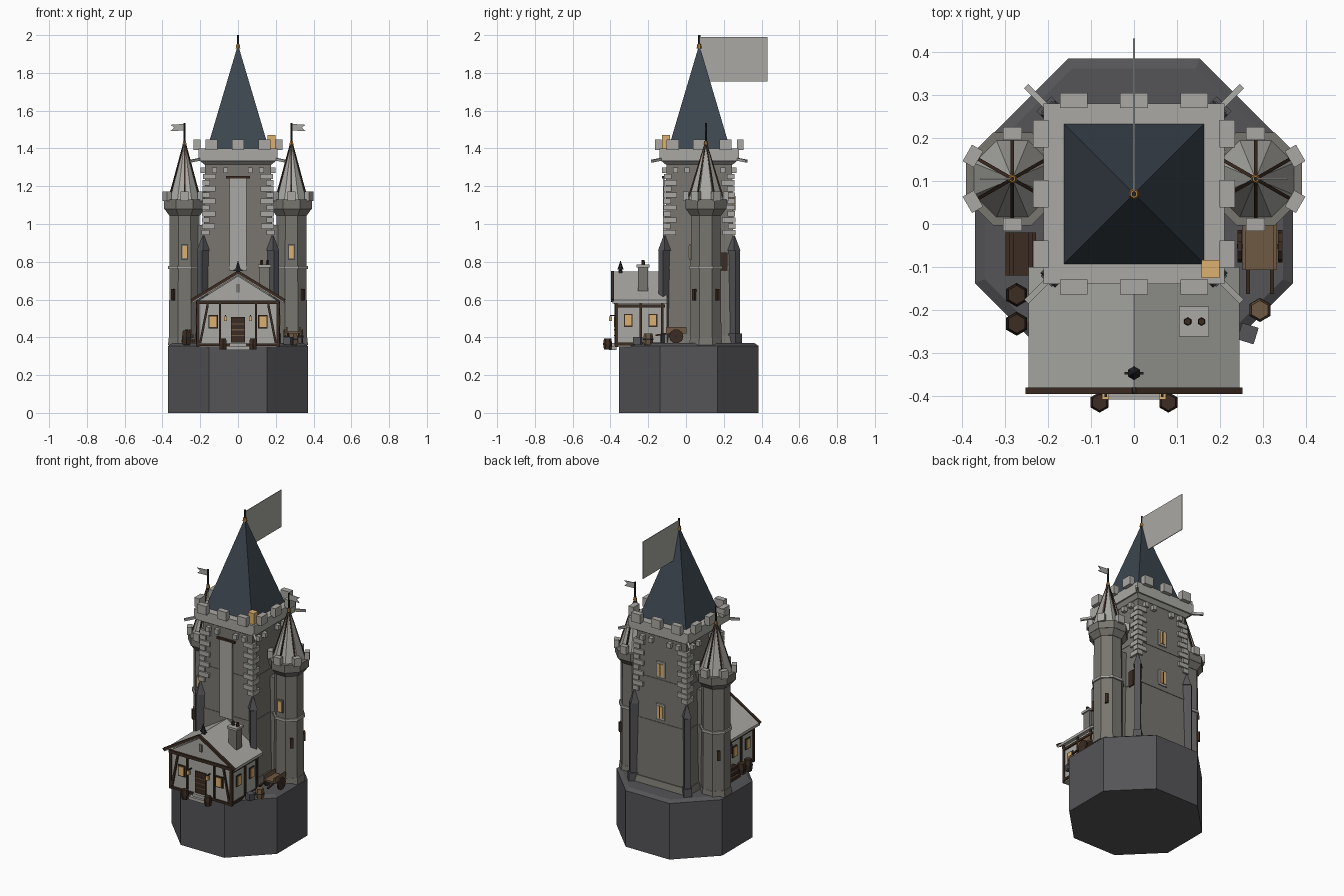
import bpy, bmesh
from math import pi, sin, cos
from mathutils import Matrix, Vector

if "Cube" in bpy.data.objects:
    bpy.data.objects.remove(bpy.data.objects["Cube"])


def material(name, r, g, b):
    m = bpy.data.materials.new(name)
    m.use_nodes = True
    m.diffuse_color = (r, g, b, 1)
    m.node_tree.nodes["Principled BSDF"].inputs["Base Color"].default_value = (r, g, b, 1)
    return m


ROCK = material("dark rock", .09, .09, .097)
STONE = material("wall stone", .19, .18, .16)
PALE = material("pale stone", .40, .395, .37)
SLATE = material("blue slate", .045, .06, .078)
WOOD = material("dark timber", .045, .025, .016)
BROWN = material("brown wood", .16, .10, .056)
AMBER = material("window glow", .72, .44, .16)
IRON = material("iron", .02, .02, .023)
GOLD = material("brass", .4, .2, .05)
KY = .07  # keep centre on y


def finish(name, bm, mat):
    bmesh.ops.recalc_face_normals(bm, faces=bm.faces)
    me = bpy.data.meshes.new(name)
    bm.to_mesh(me)
    bm.free()
    me.materials.append(mat)
    ob = bpy.data.objects.new(name, me)
    bpy.context.collection.objects.link(ob)
    return ob


def box(name, c, size, mat, rot=0):
    bm = bmesh.new()
    m = Matrix.Translation(c) @ Matrix.Rotation(rot, 4, 'Z') @ Matrix.Diagonal((*size, 1))
    bmesh.ops.create_cube(bm, size=1, matrix=m)
    return finish(name, bm, mat)


def prism(name, x, y, z0, z1, r0, r1, n, mat, rot=None):
    """Upright n-sided frustum; flat side faces front unless rot is given."""
    bm = bmesh.new()
    rot = pi / n - pi / 2 if rot is None else rot
    m = Matrix.Translation((x, y, (z0 + z1) / 2)) @ Matrix.Rotation(rot, 4, 'Z')
    bmesh.ops.create_cone(bm, cap_ends=True, segments=n, radius1=r0, radius2=r1,
                          depth=z1 - z0, matrix=m)
    return finish(name, bm, mat)


def beam(name, a, b, w, mat):
    a, b = Vector(a), Vector(b)
    d = b - a
    bm = bmesh.new()
    m = (Matrix.Translation((a + b) / 2) @ d.to_track_quat('Z', 'Y').to_matrix().to_4x4()
         @ Matrix.Diagonal((w, w, d.length, 1)))
    bmesh.ops.create_cube(bm, size=1, matrix=m)
    return finish(name, bm, mat)


def extrude(name, pts, y0, y1, mat):
    """Outline in x and z, pushed along y."""
    bm = bmesh.new()
    f = bm.faces.new([bm.verts.new((x, y0, z)) for x, z in pts])
    r = bmesh.ops.extrude_face_region(bm, geom=[f])
    bmesh.ops.translate(bm, vec=(0, y1 - y0, 0),
                        verts=[v for v in r["geom"] if isinstance(v, bmesh.types.BMVert)])
    return finish(name, bm, mat)


def keep_box(name, k, side, out, z, size, mat):
    """Box on keep side k (0 front, 1 left, 2 back, 3 right); size is along, deep, high."""
    a = k * pi / 2
    p = Matrix.Rotation(a, 3, 'Z') @ Vector((side, -out, z)) + Vector((0, KY, 0))
    return box(name, p, size, mat, a)


# Rock base
prism("rock_base", 0, .015, 0, .355, .4, .4, 8, ROCK)
prism("rock_base_rim", 0, .015, .355, .37, .4, .375, 8, ROCK)

# Keep shaft
R2 = 2 ** .5
prism("keep_plinth", 0, KY, .36, .41, .205 * R2, .195 * R2, 4, STONE)
prism("keep_wall", 0, KY, .37, 1.34, .19 * R2, .173 * R2, 4, STONE)
for z, h in ((1.04, .181), (.77, .186)):
    box("keep_course", (0, KY, z), (2 * h, 2 * h, .012), STONE)

# Keep parapet, merlons, corbels
prism("parapet_flare", 0, KY, 1.315, 1.34, .178 * R2, .208 * R2, 4, PALE)
box("parapet", (0, KY, 1.367), (.42, .42, .066), PALE)
for k in range(4):
    for s in (-.14, 0, .14):
        keep_box("merlon", k, s, .217, 1.42, (.064, .035, .056), PALE)
    for s in (-.125, -.065, .065, .125):
        keep_box("corbel", k, s, .183, 1.285, (.026, .03, .03), PALE)

# Keep corners: quoins, buttresses, spouts
for sx in (-1, 1):
    for sy in (-1, 1):
        for i in range(10):
            lx, ly = (.07, .04) if i % 2 else (.04, .07)
            h = .192 - i * .0006
            box("quoin", (sx * (h - lx / 2), KY + sy * (h - ly / 2), .955 + i * .033),
                (lx, ly, .028), PALE)
        bx, by, a = sx * .184, KY + sy * .184, sx * sy * pi / 4
        box("buttress", (bx, by, .61), (.056, .036, .5), ROCK, a)
        prism("buttress_cap", bx, by, .86, .94, .034, .004, 4, ROCK, a + pi / 4)
        box("buttress_foot", (bx, by, .39), (.072, .048, .06), ROCK, a)
        beam("spout", (sx * .19, KY + sy * .19, 1.345),
             (sx * .25, KY + sy * .25, 1.333), .014, PALE)

# Keep roof, finial and great flag
prism("keep_roof", 0, KY, 1.4, 1.94, .163 * R2, .004, 4, SLATE)
prism("keep_finial", 0, KY, 1.9, 2.0, .006, .006, 6, IRON)
prism("keep_finial_ball", 0, KY, 1.93, 1.952, .014, .01, 6, GOLD)
box("great_flag", (0, .252, 1.872), (.004, .36, .235), PALE)
box("beacon_lantern", (.178, -.105, 1.43), (.042, .042, .08), AMBER)

# Banner on the front wall
box("banner", (0, -.119, 1.0), (.09, .008, .49), PALE)
box("banner_rod", (0, -.119, 1.248), (.125, .014, .012), WOOD)

# Back windows and side hatches
for z in (1.11, .845):
    h = .19 - (z - .37) * .0175
    keep_box("back_window_frame", 2, 0, h, z, (.06, .016, .1), PALE)
    keep_box("back_window", 2, 0, h + .006, z, (.038, .012, .076), AMBER)
    keep_box("back_window_bar", 2, 0, h + .011, z, (.005, .006, .076), WOOD)
box("side_hatch", (.185, .2, .8), (.012, .04, .1), WOOD)

# Flanking turrets
TY = .105
for s in (-1, 1):
    tx = s * .283
    box("turret_link", (s * .195, TY, .68), (.06, .08, .63), STONE)
    prism("turret_foot", tx, TY, .36, .4, .095, .09, 8, STONE)
    prism("turret_shaft", tx, TY, .36, 1.06, .089, .085, 8, STONE)
    prism("turret_band", tx, TY, .762, .778, .096, .096, 8, PALE)
    prism("turret_flare", tx, TY, 1.045, 1.08, .088, .115, 8, STONE)
    prism("turret_parapet", tx, TY, 1.08, 1.13, .117, .117, 8, STONE)
    prism("turret_roof", tx, TY, 1.125, 1.43, .098, .003, 8, PALE)
    for i in range(6):
        a = pi / 6 + i * pi / 3
        d = Vector((cos(a), sin(a), 0))
        c = Vector((tx, TY, 0))
        box("turret_merlon", c + d * .106 + Vector((0, 0, 1.148)), (.03, .044, .05), PALE, a)
        beam("turret_roof_rib", c + d * .09 + Vector((0, 0, 1.145)),
             c + Vector((0, 0, 1.435)), .008, WOOD)
    prism("turret_pole", tx, TY, 1.41, 1.535, .005, .005, 6, IRON)
    prism("turret_pole_ball", tx, TY, 1.42, 1.44, .012, .008, 6, GOLD)
    extrude("turret_pennant", [(tx, 1.53), (tx + s * .075, 1.525), (tx + s * .055, 1.51),
                               (tx + s * .075, 1.492), (tx, 1.495)], TY - .002, TY + .002, PALE)
    box("turret_window_frame", (tx, TY - .081, .852), (.036, .014, .08), STONE)
    box("turret_window", (tx, TY - .087, .852), (.024, .012, .064), AMBER)
    for t in (-1, 1):
        box("turret_slit", (tx + s * .058, TY + t * .058, .625), (.024, .018, .06),
            WOOD, s * t * pi / 4)

# Gatehouse walls and roof
extrude("house_wall", [(-.215, .35), (.215, .35), (.215, .59), (0, .725), (-.215, .59)],
        -.37, -.1, PALE)
extrude("house_roof", [(-.245, .597), (0, .748), (.245, .597), (.245, .58), (0, .73),
                       (-.245, .58)], -.39, -.1, PALE)
FY = -.372
for s in (-1, 1):
    beam("verge_board", (s * .248, -.388, .594), (0, -.388, .745), .016, WOOD)
    beam("corner_post", (s * .212, FY + .004, .35), (s * .212, FY + .004, .59), .018, WOOD)
    beam("door_post", (s * .095, FY, .36), (s * .095, FY, .58), .012, WOOD)
    beam("brace", (s * .2, FY, .37), (s * .16, FY, .575), .012, WOOD)
    box("front_window_frame", (s * .132, FY, .482), (.05, .012, .07), WOOD)
    box("front_window", (s * .132, FY - .004, .482), (.036, .012, .056), AMBER)
    beam("lantern_arm", (s * .066, FY, .515), (s * .066, -.402, .515), .006, IRON)
    box("door_lantern", (s * .066, -.4, .498), (.016, .016, .024), AMBER)
    prism("front_barrel", s * .08, -.415, .335, .365, .019, .024, 6, WOOD)
    prism("front_barrel", s * .08, -.415, .365, .395, .024, .019, 6, WOOD)
    # side framing
    for y in (-.24, -.125):
        beam("side_post", (s * .216, y, .36), (s * .216, y, .59), .014, WOOD)
    for z in (.365, .565):
        beam("side_rail", (s * .216, FY, z), (s * .216, -.11, z), .015, WOOD)
    for y in (-.305, -.175):
        box("side_window_frame", (s * .216, y, .49), (.012, .046, .068), WOOD)
        box("side_window", (s * .22, y, .49), (.012, .034, .056), AMBER)
box("tie_beam", (0, FY, .585), (.44, .018, .018), WOOD)
box("sill_beam", (0, FY, .36), (.43, .014, .014), WOOD)
box("gable_plaque", (0, FY, .66), (.02, .01, .045), STONE)
box("door", (0, FY, .44), (.075, .014, .135), WOOD)
for z in (.41, .44, .47):
    box("door_strap", (0, FY - .006, z), (.07, .008, .006), BROWN)
box("step_upper", (0, -.378, .362), (.09, .03, .018), PALE)
box("step_lower", (0, -.388, .343), (.12, .04, .02), PALE)

# Roof ornament and chimney
prism("roof_spike_foot", 0, -.347, .735, .765, .016, .006, 6, IRON)
prism("roof_spike", 0, -.347, .76, .805, .016, .001, 6, IRON)
box("roof_spike_bar", (0, -.347, .755), (.045, .006, .006), IRON)
box("chimney", (.14, -.227, .7), (.054, .054, .15), STONE)
box("chimney_cap", (.14, -.227, .778), (.07, .07, .014), PALE)
for x in (.125, .157):
    prism("chimney_pot", x, -.227, .78, .81, .01, .008, 6, WOOD)


def barrel(x, y, z, r, h, mat):
    prism("barrel_lower", x, y, z, z + h / 2, r * .82, r, 6, mat)
    prism("barrel_upper", x, y, z + h / 2, z + h, r, r * .82, 6, mat)
    prism("barrel_hoop", x, y, z + h * .45, z + h * .55, r * 1.04, r * 1.04, 6, IRON)


# Yard: barrels, woodpile, handcart, crate
for y in (-.165, -.232):
    barrel(-.273, y, .36, .027, .075, WOOD)
barrel(.293, -.2, .36, .027, .06, BROWN)
box("crate", (.265, -.255, .382), (.04, .04, .04), ROCK, -.3)
for row in range(3):
    for i in range(4 - row):
        x = -.29 + row * .009 + i * .018
        beam("firewood_log", (x, -.12, .38 + row * .026), (x, -.02, .38 + row * .026), .017, WOOD)
box("cart_bed", (.293, -.052, .425), (.078, .11, .012), BROWN)
for s in (-1, 1):
    box("cart_side", (.293 + s * .036, -.052, .442), (.008, .11, .028), BROWN)
    beam("cart_handle", (.293 + s * .028, -.09, .422), (.293 + s * .028, -.162, .41), .009, WOOD)
    wheel = prism("cart_wheel", 0, 0, -.005, .005, .038, .038, 10, WOOD)
    wheel.rotation_euler = (0, pi / 2, 0)
    wheel.location = (.293 + s * .047, -.052, .405)
beam("cart_axle", (.24, -.052, .405), (.346, -.052, .405), .01, IRON)
